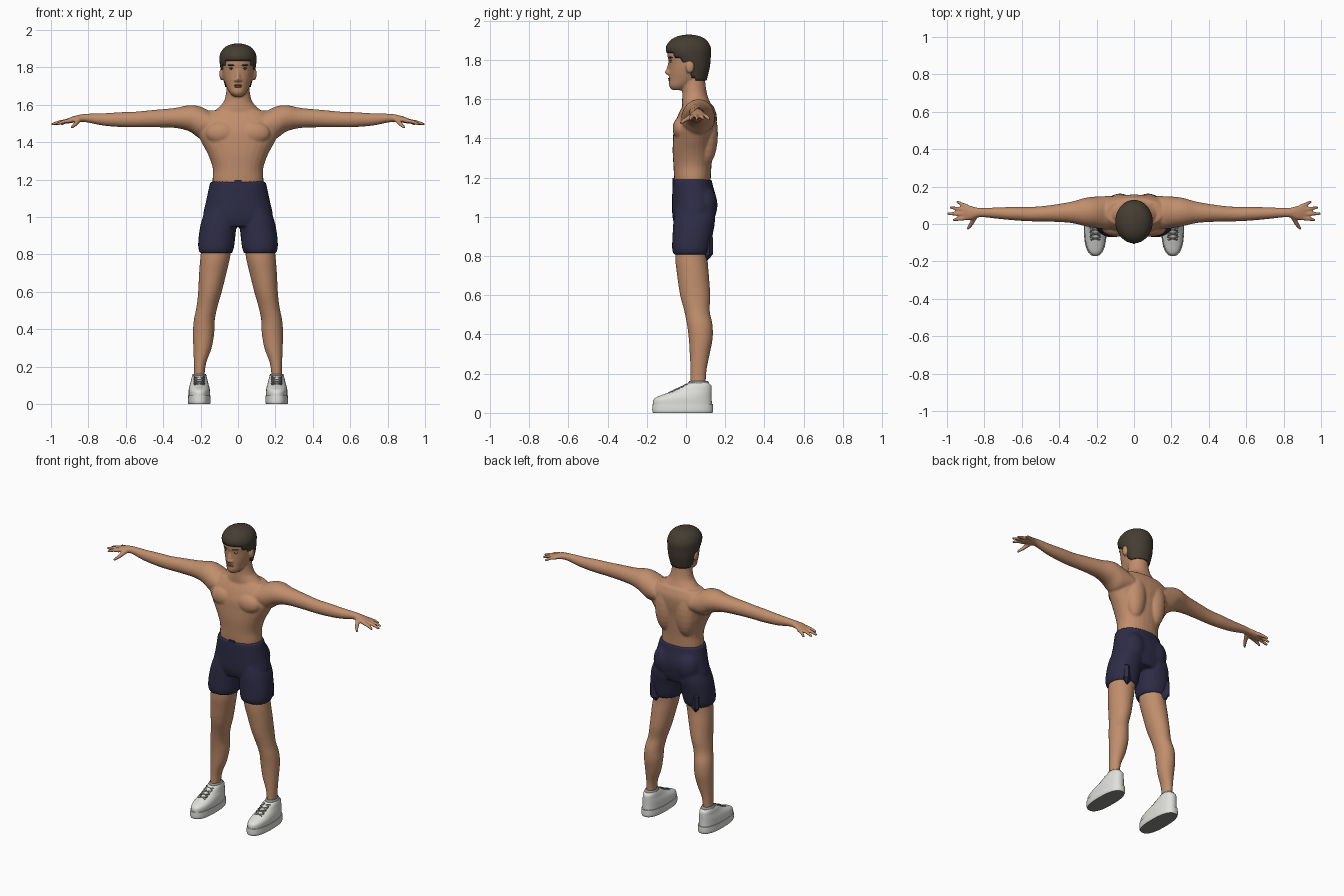
import bpy, bmesh, math
from mathutils import Matrix, Vector

cube = bpy.data.objects.get("Cube")
if cube:
    bpy.data.objects.remove(cube, do_unlink=True)


def material(name, r, g, b):
    mat = bpy.data.materials.new(name)
    mat.use_nodes = True
    mat.diffuse_color = (r, g, b, 1)
    bsdf = mat.node_tree.nodes["Principled BSDF"]
    bsdf.inputs["Base Color"].default_value = (r, g, b, 1)
    bsdf.inputs["Roughness"].default_value = .7
    return mat


SKIN = material("skin", .53, .27, .15)
NAVY = material("navy cloth", .026, .025, .06)
HAIR = material("dark brown hair", .06, .047, .032)
WHITE = material("white leather", .74, .74, .71)
SOLE = material("sole grey", .25, .25, .24)
LACE = material("lace grey", .28, .28, .27)
LIP = material("lip", .33, .13, .08)
EYE = material("eye white", .6, .55, .5)
SIDES = (1, -1)


def smooth_rows(rows, steps=4):
    """Pass a smooth curve through the given cross-sections."""
    out = []
    last = len(rows) - 1
    for i in range(last):
        a, b, c, d = (rows[max(0, min(last, i + k))] for k in (-1, 0, 1, 2))
        for j in range(steps):
            t = j / steps
            out.append([q + (r - p) * t / 2 + (p - q * 2.5 + r * 2 - s / 2) * t * t
                        + ((q - r) * 3 + s - p) / 2 * t ** 3
                        for p, q, r, s in zip(a, b, c, d)])
    return out + [list(rows[-1])]


def loft(bm, rows, side=1, axis="z", power=2.0, n=28):
    """Closed body of oval sections: position, centre pair, radius pair."""
    rings = []
    for pos, cu, cv, ru, rv in smooth_rows(rows):
        ring = []
        for k in range(n):
            a = math.tau * k / n
            c, s = math.cos(a), math.sin(a)
            u = cu + ru * math.copysign(abs(c) ** (2 / power), c)
            v = cv + rv * math.copysign(abs(s) ** (2 / power), s)
            co = (u, v, pos) if axis == "z" else (pos, u, v)
            ring.append(bm.verts.new((co[0] * side, co[1], co[2])))
        rings.append(ring)
    for low, high in zip(rings, rings[1:]):
        for k in range(n):
            m = (k + 1) % n
            bm.faces.new((low[k], low[m], high[m], high[k]))
    bm.faces.new(rings[0])
    bm.faces.new(rings[-1])


def ball(bm, centre, radii, turn=0.0, u=20, v=12):
    m = Matrix.Translation(centre) @ Matrix.Rotation(turn, 4, "Z") @ Matrix.Diagonal((*radii, 1))
    bmesh.ops.create_uvsphere(bm, u_segments=u, v_segments=v, radius=1, matrix=m)


def rod(bm, start, end, r1, r2):
    a, b = Vector(start), Vector(end)
    m = Matrix.Translation((a + b) / 2) @ (b - a).to_track_quat("Z", "Y").to_matrix().to_4x4()
    bmesh.ops.create_cone(bm, cap_ends=True, segments=12, radius1=r1, radius2=r2,
                          depth=(b - a).length, matrix=m)
    ball(bm, end, (r2, r2, r2), u=12, v=8)


def finish(name, bm, *mats, smooth=True):
    bmesh.ops.recalc_face_normals(bm, faces=bm.faces)
    mesh = bpy.data.meshes.new(name)
    bm.to_mesh(mesh)
    bm.free()
    for mat in mats:
        mesh.materials.append(mat)
    for p in mesh.polygons:
        p.use_smooth = smooth
    obj = bpy.data.objects.new(name, mesh)
    bpy.context.collection.objects.link(obj)
    return obj


def fuse(obj, voxel, rounds):
    """Weld overlapping volumes into one smooth surface."""
    mod = obj.modifiers.new("Fuse", "REMESH")
    mod.mode = "VOXEL"
    mod.voxel_size = voxel
    mod.use_smooth_shade = True
    mod = obj.modifiers.new("Soften", "SMOOTH")
    mod.factor = .5
    mod.iterations = rounds


# Body: torso, neck and head
bm = bmesh.new()
loft(bm, [(1.08, 0, .035, .13, .085), (1.19, 0, .033, .136, .093), (1.26, 0, .033, .135, .097),
          (1.33, 0, .035, .158, .103), (1.4, 0, .04, .195, .106), (1.46, 0, .047, .222, .108),
          (1.52, 0, .058, .21, .098), (1.57, 0, .062, .15, .075)], power=2.2)
loft(bm, [(1.5, 0, .06, .16, .08), (1.56, 0, .056, .13, .076), (1.59, 0, .05, .1, .07),
          (1.62, 0, .045, .075, .064), (1.67, 0, .04, .063, .06), (1.74, 0, .035, .058, .06)])
loft(bm, [(1.645, 0, -.035, .024, .035), (1.665, 0, -.03, .044, .056), (1.7, 0, 0, .063, .087),
          (1.74, 0, .01, .077, .097), (1.79, 0, .015, .086, .104), (1.83, 0, .015, .088, .11),
          (1.88, 0, .015, .075, .095), (1.905, 0, .015, .04, .05)])
rod(bm, (0, -.083, 1.79), (0, -.093, 1.738), .007, .011)
ball(bm, (0, -.097, 1.736), (.012, .012, .011))

for s in SIDES:
    # Nose wing, ear, chest and back muscle
    ball(bm, (s * .012, -.088, 1.732), (.009, .012, .008))
    ball(bm, (s * .087, .02, 1.765), (.013, .022, .034))
    ball(bm, (s * .088, -.025, 1.45), (.085, .043, .06))
    ball(bm, (s * .075, .1, 1.42), (.07, .063, .16))
    # Arm down to the palm
    loft(bm, [(.12, .06, 1.49, .09, .06), (.2, .062, 1.505, .085, .085), (.26, .064, 1.528, .076, .07),
              (.34, .062, 1.53, .056, .053), (.46, .056, 1.526, .043, .046), (.54, .053, 1.522, .039, .042),
              (.62, .055, 1.521, .037, .04), (.72, .058, 1.522, .031, .033), (.8, .061, 1.529, .025, .024),
              (.84, .061, 1.529, .027, .02), (.88, .06, 1.522, .039, .017), (.915, .063, 1.512, .042, .013)],
         s, "x")
    # Thumb and four fingers
    rod(bm, (s * .85, .04, 1.52), (s * .873, -.005, 1.493), .015, .011)
    rod(bm, (s * .873, -.005, 1.493), (s * .888, -.024, 1.48), .011, .008)
    for root, tip, reach in ((.032, .022, .965), (.054, .055, .992), (.076, .088, .98), (.093, .118, .943)):
        mid = (s * (reach + .9) / 2, (root + tip) / 2, 1.51)
        rod(bm, (s * .89, root, 1.517), mid, .012, .0105)
        rod(bm, mid, (s * reach, tip, 1.497), .0105, .008)
    # Leg
    loft(bm, [(.95, .105, .04, .08, .085), (.8, .12, .028, .08, .083), (.7, .135, .036, .073, .081),
              (.6, .15, .047, .063, .077), (.52, .166, .056, .056, .065), (.45, .18, .07, .056, .065),
              (.38, .184, .075, .057, .061), (.3, .19, .07, .049, .051), (.22, .203, .064, .033, .041),
              (.15, .207, .062, .028, .039), (.08, .207, .062, .028, .039)], s)
fuse(finish("body", bm, SKIN), .006, 4)

# Hair cap, trimmed along the hairline
bm = bmesh.new()
loft(bm, [(1.695, 0, .048, .068, .057), (1.76, 0, .04, .085, .081), (1.81, 0, .02, .096, .106),
          (1.86, 0, .012, .099, .115), (1.9, 0, .013, .079, .092), (1.921, 0, .014, .045, .054),
          (1.928, 0, .014, .012, .015)], n=64)
bmesh.ops.recalc_face_normals(bm, faces=bm.faces)
trim = []
for f in bm.faces:
    c = f.calc_center_median()
    line = 1.832 - max(0, c.y + .03) * 1.7 - (.02 if abs(c.x) > .07 else 0)
    if c.z < max(line, 1.697):
        trim.append(f)
bmesh.ops.delete(bm, geom=trim, context="FACES")
hair = finish("hair", bm, HAIR)
shell = hair.modifiers.new("Thickness", "SOLIDIFY")
shell.thickness = .014
shell.offset = -1

# Eyes, brows and lips
whites, darks, lips = bmesh.new(), bmesh.new(), bmesh.new()
for s in SIDES:
    ball(whites, (s * .034, -.0735, 1.79), (.015, .0085, .006), s * .4)
    ball(darks, (s * .034, -.0765, 1.79), (.006, .007, .0055))
    ball(darks, (s * .034, -.0755, 1.797), (.018, .007, .0025), s * .45)
    ball(darks, (s * .037, -.079, 1.812), (.022, .007, .0045), s * .48)
for z, width in ((1.7045, .025), (1.697, .021)):
    ball(lips, (0, -.083, z), (width, .0085, .0042))
finish("eyes", whites, EYE)
finish("brows_and_irises", darks, HAIR)
finish("lips", lips, LIP)

# Shorts
bm = bmesh.new()
loft(bm, [(1.19, 0, .032, .147, .099), (1.16, 0, .034, .155, .103), (1.08, 0, .043, .172, .114),
          (1.0, 0, .04, .186, .109), (.95, 0, .04, .15, .095)], power=2.2)
for s in SIDES:
    loft(bm, [(1.05, .085, .045, .08, .1), (.98, .1, .042, .095, .106), (.9, .112, .033, .098, .102),
              (.84, .117, .027, .096, .098), (.808, .118, .026, .087, .09)], s, power=2.2)
    ball(bm, (s * .08, .093, 1.06), (.08, .068, .1))
fuse(finish("shorts", bm, NAVY), .008, 3)

# Hanging pocket lumps behind the thighs, and the waist tab
bm = bmesh.new()
for s in SIDES:
    ball(bm, (s * .14, .1, .85), (.055, .028, .083), s * math.pi / 4, u=6, v=3)
finish("pocket_flaps", bm, NAVY, smooth=False)
bm = bmesh.new()
bmesh.ops.create_cube(bm, size=1, matrix=Matrix.Translation((0, -.064, 1.187)) @ Matrix.Diagonal((.036, .009, .02, 1)))
finish("waist_tab", bm, NAVY, smooth=False)

# Shoes
for s, label in zip(SIDES, ("left", "right")):
    bm = bmesh.new()
    loft(bm, [(0, .207, -.017, .057, .151), (.012, .207, -.017, .061, .155), (.045, .207, -.017, .06, .154)],
         s, power=2.5, n=48)
    sole = finish(label + "_sole", bm, WHITE, SOLE)
    for p in sole.data.polygons:
        p.use_smooth = abs(p.normal.z) < .7
        p.material_index = 1 if p.normal.z < -.7 else 0

    bm = bmesh.new()
    loft(bm, [(.04, .207, -.018, .057, .15), (.072, .207, -.016, .057, .147), (.095, .207, .009, .053, .122),
              (.115, .207, .035, .047, .096), (.138, .207, .055, .042, .074), (.152, .207, .064, .037, .053)],
         s, power=2.3, n=40)
    finish(label + "_shoe_upper", bm, WHITE)

    bm = bmesh.new()
    loft(bm, [(.144, .207, .064, .037, .052), (.153, .207, .064, .038, .053), (.162, .207, .064, .034, .047)], s)
    finish(label + "_shoe_collar", bm, LACE)

    bm = bmesh.new()
    for k in range(4):
        y, z = -.085 + k * .024, .107 + k * .0115
        for e in SIDES:
            rod(bm, (s * .207 - e * .026, y, z - .004), (s * .207 + e * .026, y + .016, z + .004), .004, .004)
    finish(label + "_laces", bm, LACE)
